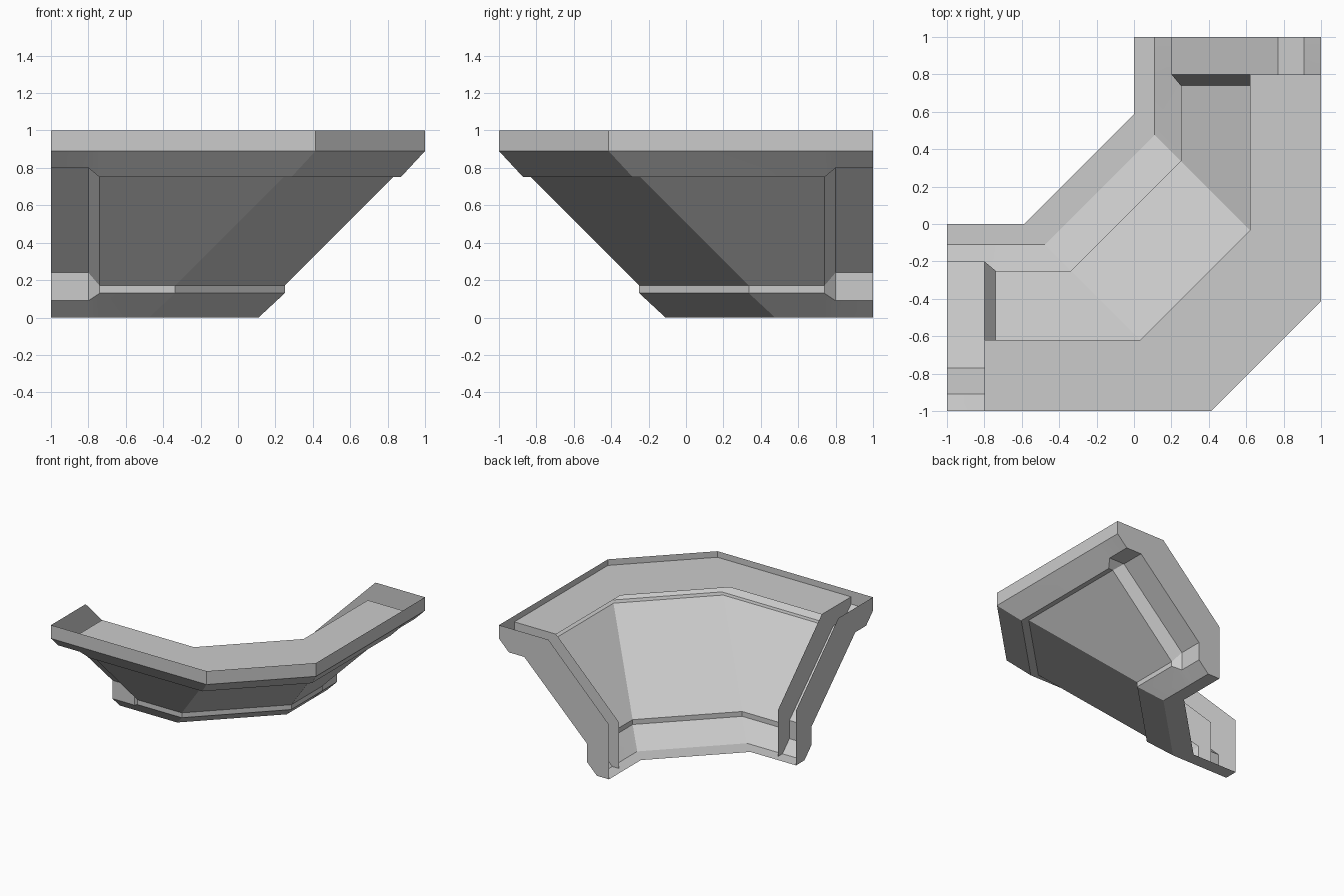
import bpy, bmesh, math

cube = bpy.data.objects.get("Cube")
if cube:
    bpy.data.objects.remove(cube, do_unlink=True)

grey = bpy.data.materials.new("light grey")
grey.use_nodes = True
colour = (0.6, 0.6, 0.6, 1)
grey.diffuse_color = colour
grey.node_tree.nodes["Principled BSDF"].inputs["Base Color"].default_value = colour

# Cross-sections as (outward distance, height), rim to foot
UPPER = [(1, 1), (1, 0.89)]
FOOT = [(0.11, 0), (0, 0)]
RIB = UPPER + [(0.91, 0.8), (0.77, 0.8), (0.2, 0.24), (0.2, 0.09)] + FOOT
PANEL = UPPER + [(0.87, 0.75), (0.83, 0.75), (0.25, 0.17), (0.25, 0.13)] + FOOT
LID = [(1, 0.95), (0.62, 0.95)]
CORNER = -0.586
END, STEP, INSET = -1, -0.8, -0.74


def station(profile, x, slide=False):
    """Place a cross-section at x; corner sections slide outward diagonally."""
    return [(x + (d if slide else 0), -d, z) for d, z in profile]


def mirrored(points):
    """Reflect across the diagonal symmetry plane."""
    return [(-y, -x, z) for x, y, z in points]


def make(name, faces):
    bm = bmesh.new()
    for face in faces:
        bm.faces.new([bm.verts.new(p) for p in face])
    bmesh.ops.remove_doubles(bm, verts=bm.verts, dist=0.0005)
    bmesh.ops.recalc_face_normals(bm, faces=bm.faces)
    mesh = bpy.data.meshes.new(name)
    bm.to_mesh(mesh)
    bm.free()
    mesh.materials.append(grey)
    obj = bpy.data.objects.new(name, mesh)
    bpy.context.collection.objects.link(obj)
    bpy.ops.object.select_all(action="DESELECT")
    obj.select_set(True)
    bpy.context.view_layer.objects.active = obj
    bpy.ops.object.shade_smooth_by_angle(angle=math.radians(25))


def sweep(name, half):
    """Bridge the stations of one half and its mirror image."""
    rows = half + [mirrored(s) for s in reversed(half)]
    make(name, [(a[i], a[i + 1], b[i + 1], b[i])
                for a, b in zip(rows, rows[1:]) for i in range(len(a) - 1)])


# Outer skin: ribbed ends stepping into the sloped corner panel
sweep("outer_shell", [station(RIB, END), station(RIB, STEP),
                      station(PANEL, INSET), station(PANEL, CORNER, True)])

# Flat ledge just below the rim
sweep("top_ledge", [station(LID, STEP), station(LID, CORNER, True)])

# Plates closing both ends, and plates where the ledge stops
end_plate = station(RIB + [(0, 0.45), (0.55, 1)], END)
inner_plate = station(LID[:1] + RIB[1:-1] + [(0.05, 0), (0.05, 0.38)] + LID[1:], STEP)
for name, plate in (("end_plate", end_plate), ("inner_plate", inner_plate)):
    make("right_" + name, [plate])
    make("back_" + name, [mirrored(plate)])
